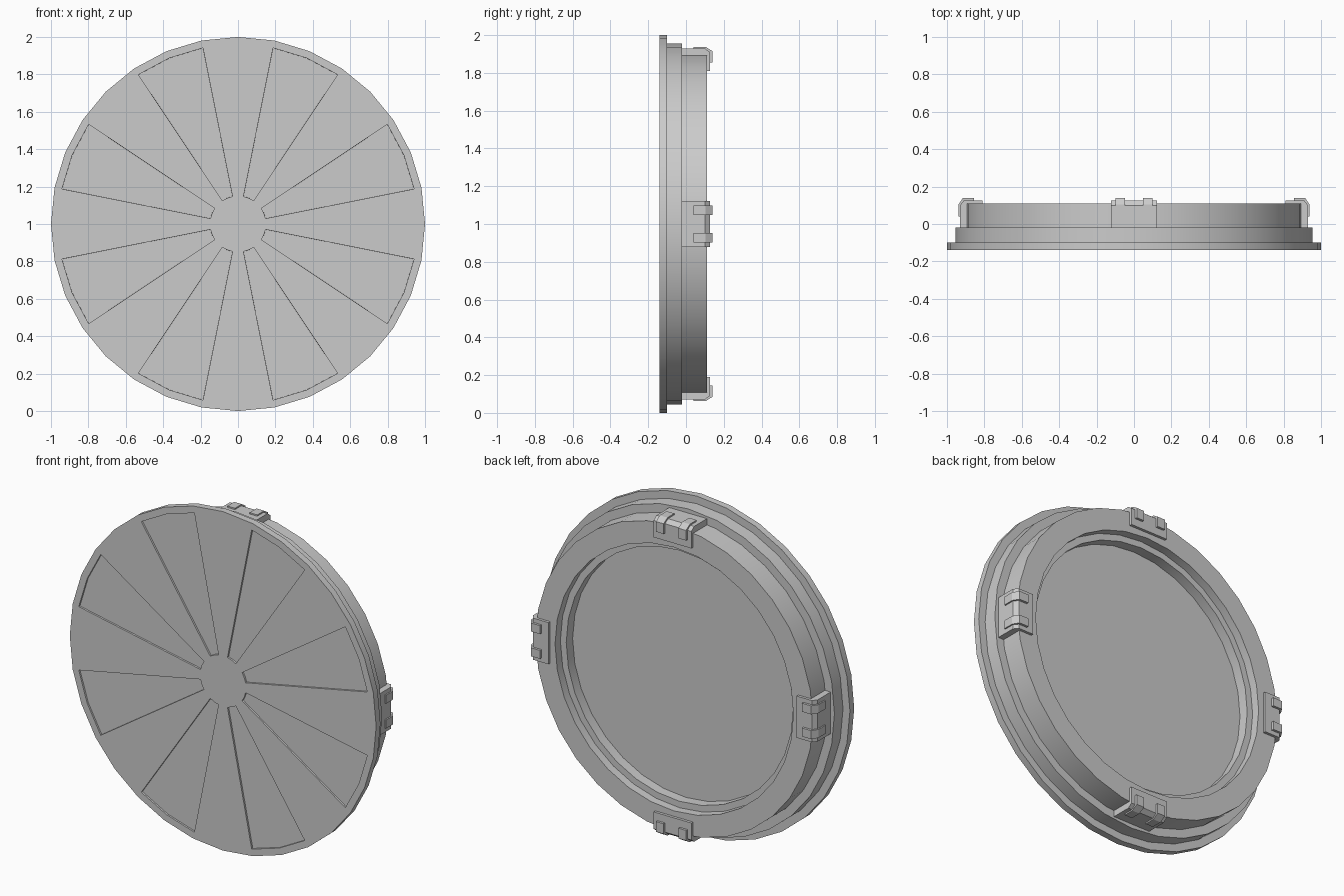
import bpy, bmesh, math

if "Cube" in bpy.data.objects:
    bpy.data.objects.remove(bpy.data.objects["Cube"])

SIDES = 32


def finish(name, bm, smooth=True):
    bmesh.ops.recalc_face_normals(bm, faces=bm.faces[:])
    mesh = bpy.data.meshes.new(name)
    bm.to_mesh(mesh)
    bm.free()
    ob = bpy.data.objects.new(name, mesh)
    bpy.context.collection.objects.link(ob)
    if smooth:
        bpy.ops.object.select_all(action='DESELECT')
        ob.select_set(True)
        bpy.context.view_layer.objects.active = ob
        bpy.ops.object.shade_smooth_by_angle(angle=math.radians(30))
    return ob


def strip(name, profile, x0, x1, turn):
    """Extrude an (r, y) profile across x0..x1, then turn it about the disc axis."""
    bm = bmesh.new()
    ends = []
    for x in (x0, x1):
        ends.append([bm.verts.new((x, y, r)) for r, y in profile])
    bm.faces.new(ends[0])
    bm.faces.new(ends[1])
    n = len(profile)
    for i in range(n):
        j = (i + 1) % n
        bm.faces.new((ends[0][i], ends[0][j], ends[1][j], ends[1][i]))
    ob = finish(name, bm, smooth=False)
    ob.location.z = 1
    ob.rotation_euler.y = turn


# Stepped round body: front hub, front face, flange, steps, back ring, inner ledge
profile = [(0.15, -0.14), (0.96, -0.14), (1.0, -0.14), (1.0, -0.10),
           (0.955, -0.10), (0.955, -0.02), (0.905, -0.02), (0.905, 0.11),
           (0.778, 0.11), (0.778, 0.06), (0.74, 0.06), (0.74, 0.0)]
bm = bmesh.new()
rings = []
for r, y in profile:
    rings.append([bm.verts.new((r * math.sin(2 * math.pi * k / SIDES), y,
                                1 + r * math.cos(2 * math.pi * k / SIDES)))
                  for k in range(SIDES)])
panels = []
for i in range(len(rings) - 1):
    a, b = rings[i], rings[i + 1]
    for k in range(SIDES):
        m = (k + 1) % SIDES
        face = bm.faces.new((a[k], a[m], b[m], b[k]))
        if i == 0 and k % 4 in (1, 2):
            panels.append(face)
bm.faces.new(rings[0])
bm.faces.new(rings[-1])
bmesh.ops.recalc_face_normals(bm, faces=bm.faces[:])
# Eight shallow wedge recesses on the front
bmesh.ops.inset_region(bm, faces=panels, thickness=0.0005, depth=-0.01,
                       use_even_offset=True)
finish("round_body", bm)

# Four bent clips, each with two raised ribs over the corner
plate = [(0.88, -0.02), (0.93, -0.02), (0.93, 0.10), (0.91, 0.126),
         (0.81, 0.126), (0.81, 0.105), (0.88, 0.105)]
rib = [(0.92, 0.04), (0.938, 0.04), (0.938, 0.104), (0.915, 0.14),
       (0.855, 0.14), (0.855, 0.12), (0.905, 0.12), (0.92, 0.10)]
for q, side in enumerate(("top", "right", "bottom", "left")):
    turn = q * math.pi / 2
    strip("clip_" + side, plate, -0.123, 0.123, turn)
    for n, x in enumerate((-0.073, 0.073)):
        strip("clip_rib_%s_%d" % (side, n + 1), rib, x - 0.025, x + 0.025, turn)
